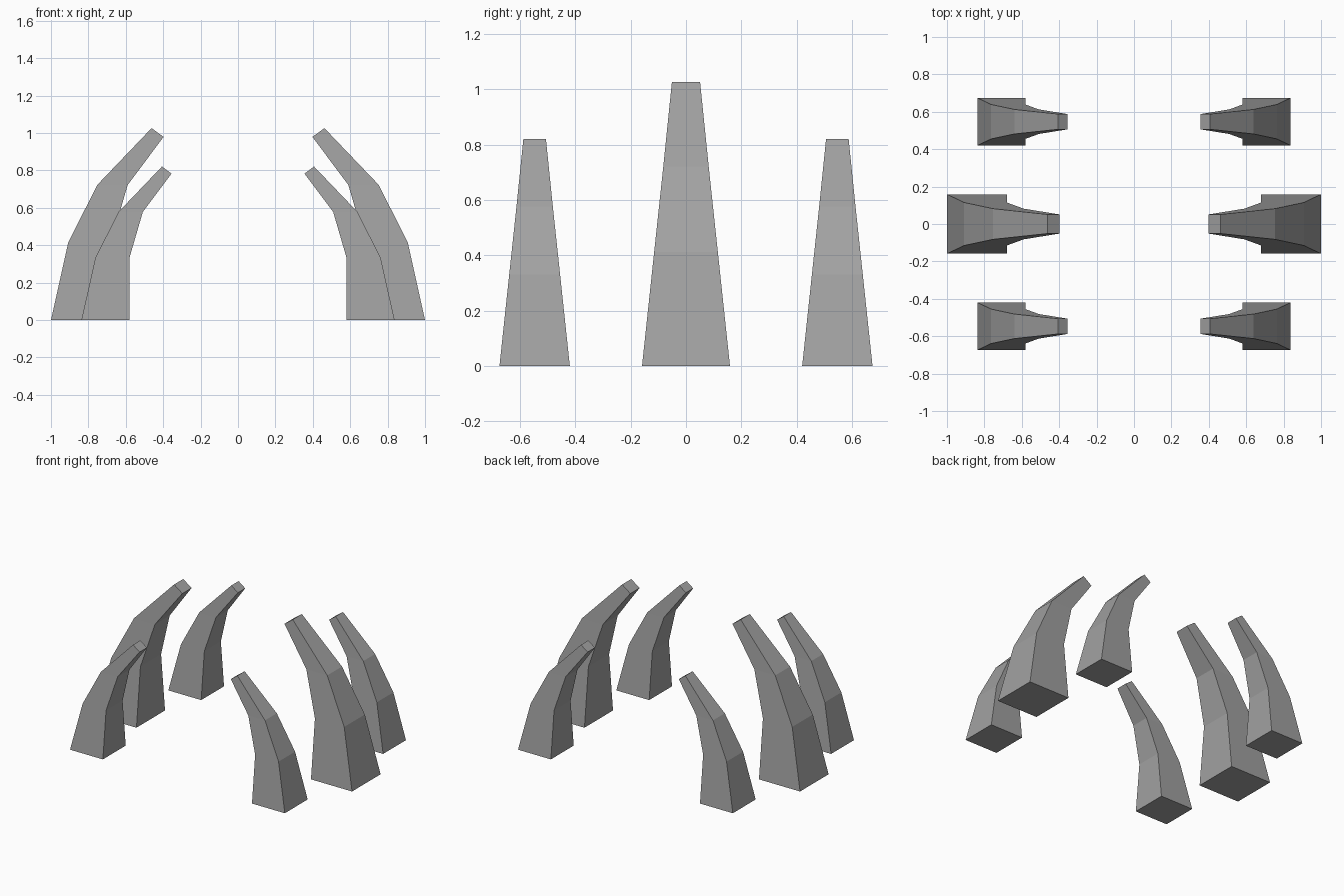
import bpy
import bmesh

if "Cube" in bpy.data.objects:
    bpy.data.objects.remove(bpy.data.objects["Cube"])

# Cross-sections of the large claw, relative to the inner base edge:
# (outer x, outer z, inner x, inner z, half depth)
RINGS = [
    (0.32, 0.0, 0.0, 0.0, 0.159),
    (0.228, 0.413, 0.0, 0.413, 0.115),
    (0.073, 0.722, -0.09, 0.722, 0.082),
    (-0.218, 1.026, -0.282, 0.979, 0.051),
]

# Dark grey surface
grey = bpy.data.materials.new("dark_grey")
grey.diffuse_color = (0.36, 0.36, 0.36, 1.0)
grey.use_nodes = True
grey.node_tree.nodes["Principled BSDF"].inputs["Base Color"].default_value = grey.diffuse_color


def claw(name, side, base_x, y, scale):
    bm = bmesh.new()
    loops = []
    for ox, oz, ix, iz, d in RINGS:
        corners = [(ox, -d, oz), (ox, d, oz), (ix, d, iz), (ix, -d, iz)]
        loops.append([bm.verts.new((side * (base_x + cx * scale), y + cy * scale, cz * scale))
                      for cx, cy, cz in corners])
    # Side walls between consecutive sections, then end caps
    for low, high in zip(loops, loops[1:]):
        for i in range(4):
            j = (i + 1) % 4
            bm.faces.new((low[i], low[j], high[j], high[i]))
    bm.faces.new(loops[0][::-1])
    bm.faces.new(loops[-1])
    bmesh.ops.recalc_face_normals(bm, faces=bm.faces[:])
    mesh = bpy.data.meshes.new(name)
    bm.to_mesh(mesh)
    bm.free()
    mesh.materials.append(grey)
    bpy.context.collection.objects.link(bpy.data.objects.new(name, mesh))


# Three inward-curving claws on each side
for label, side in (("left", -1), ("right", 1)):
    claw(f"{label}_middle_claw", side, 0.68, 0.0, 1.0)
    claw(f"{label}_front_claw", side, 0.581, -0.547, 0.8)
    claw(f"{label}_back_claw", side, 0.581, 0.547, 0.8)
